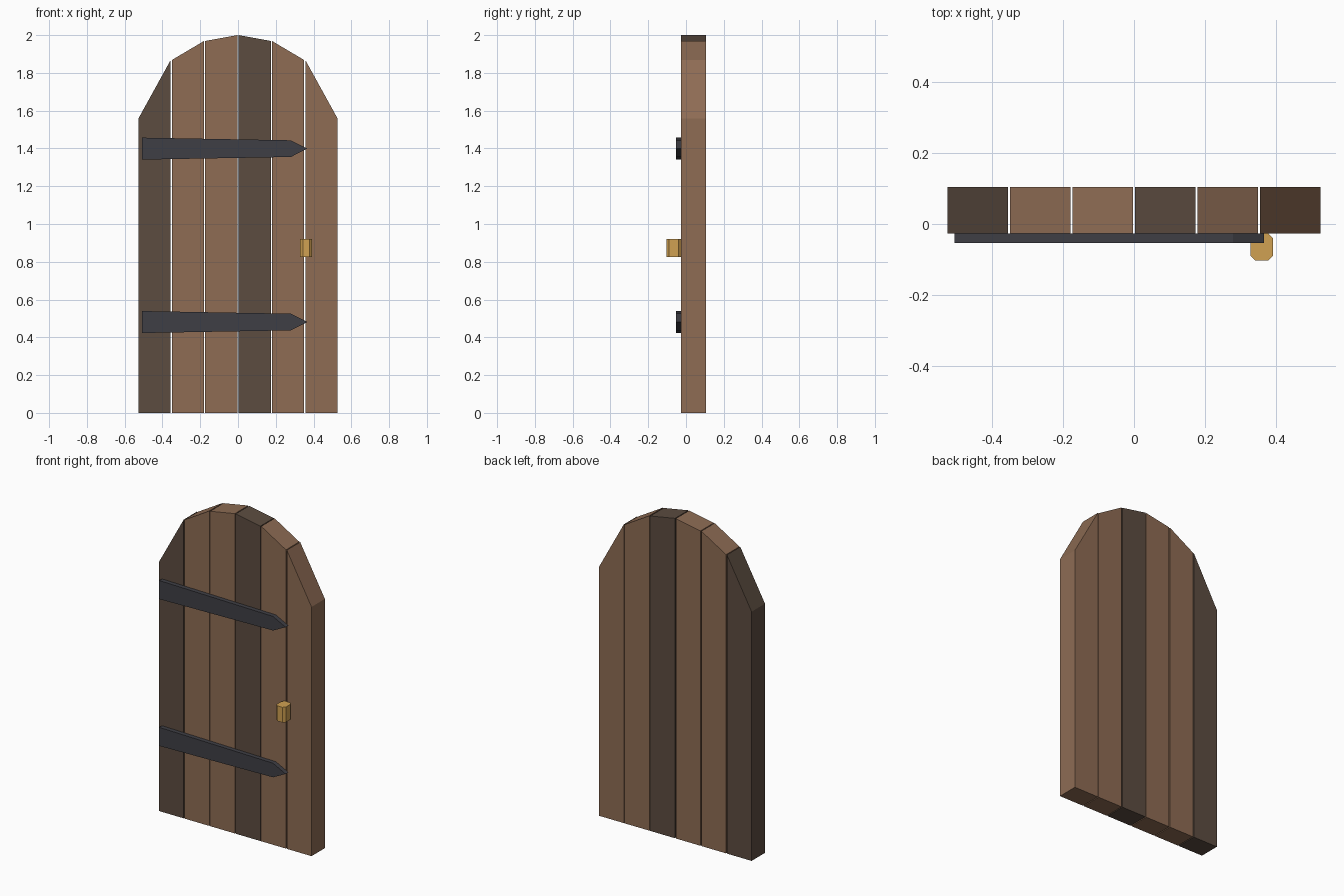
import bpy
import bmesh
from mathutils import Vector

cube = bpy.data.objects.get("Cube")
if cube:
    bpy.data.objects.remove(cube, do_unlink=True)


def material(name, rgb):
    # sRGB bytes to linear values
    color = [((c / 255 + 0.055) / 1.055) ** 2.4 for c in rgb] + [1.0]
    mat = bpy.data.materials.new(name)
    mat.use_nodes = True
    mat.diffuse_color = color
    mat.node_tree.nodes["Principled BSDF"].inputs["Base Color"].default_value = color
    return mat


def prism(name, outline, direction, mat):
    """Extrude a flat outline along a direction into a closed solid."""
    bm = bmesh.new()
    face = bm.faces.new([bm.verts.new(p) for p in outline])
    result = bmesh.ops.extrude_face_region(bm, geom=[face], use_keep_orig=True)
    moved = [v for v in result["geom"] if isinstance(v, bmesh.types.BMVert)]
    bmesh.ops.translate(bm, verts=moved, vec=Vector(direction))
    bmesh.ops.recalc_face_normals(bm, faces=bm.faces)
    mesh = bpy.data.meshes.new(name)
    bm.to_mesh(mesh)
    bm.free()
    mesh.materials.append(mat)
    obj = bpy.data.objects.new(name, mesh)
    bpy.context.collection.objects.link(obj)
    return obj


light_wood = material("light_wood", (142, 108, 84))
dark_wood = material("dark_wood", (92, 76, 64))
iron = material("dark_iron", (63, 63, 69))
brass = material("brass", (208, 161, 82))

FRONT, BACK = -0.027, 0.105

# Planks under a faceted arch, with thin gaps between them
PLANK, PITCH = 0.171, 0.1768
ARCH = [2.0, 1.969, 1.868, 1.558]
for i in range(6):
    center = (i - 2.5) * PITCH
    x0, x1 = center - PLANK / 2, center + PLANK / 2
    z0, z1 = ARCH[abs(i - 3)], ARCH[abs(i - 2)]
    outline = [(x0, FRONT, 0), (x1, FRONT, 0), (x1, FRONT, z1), (x0, FRONT, z0)]
    prism(f"plank_{i + 1}", outline, (0, BACK - FRONT, 0),
          dark_wood if i in (0, 3) else light_wood)

# Tapered, pointed hinge straps
for name, z in (("lower_hinge_strap", 0.481), ("upper_hinge_strap", 1.399)):
    half = [(-0.507, 0.058), (0.28, 0.044)]
    outline = [(x, FRONT, z - h) for x, h in half]
    outline.append((0.367, FRONT, z))
    outline += [(x, FRONT, z + h) for x, h in reversed(half)]
    prism(name, outline, (0, -0.027, 0), iron)

# Handle block with chamfered upright corners
cx, cy, hx, hy, cut = 0.361, -0.065, 0.032, 0.038, 0.014
outline = []
for sx, sy in ((1, 1), (-1, 1), (-1, -1), (1, -1)):
    pair = [(cx + sx * hx, cy + sy * (hy - cut), 0.825),
            (cx + sx * (hx - cut), cy + sy * hy, 0.825)]
    outline += pair if sx * sy > 0 else pair[::-1]
prism("door_handle", outline, (0, 0, 0.095), brass)
